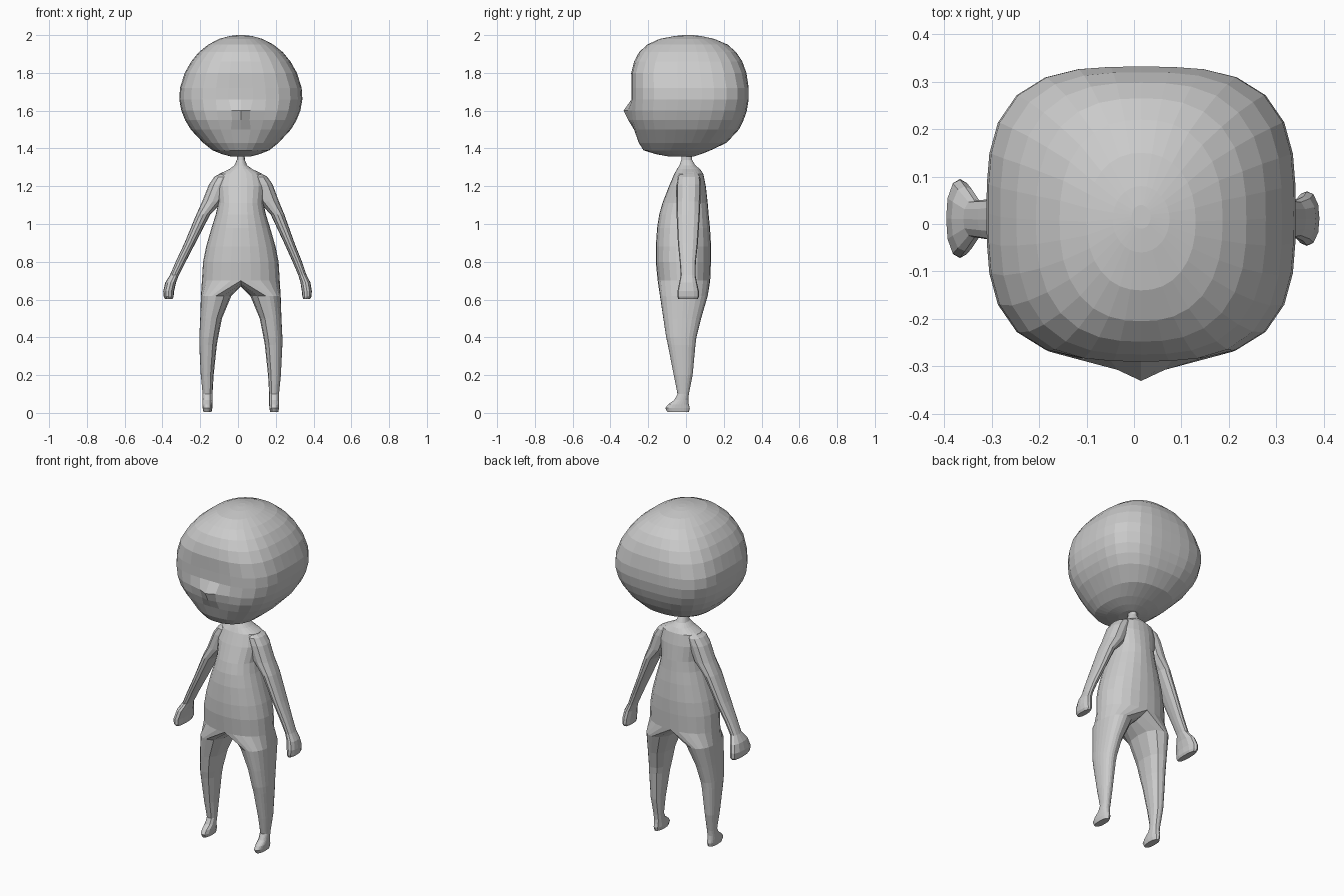
import bpy, bmesh, math

if "Cube" in bpy.data.objects:
    bpy.data.objects.remove(bpy.data.objects["Cube"])

CX = 0.015  # body axis

grey = bpy.data.materials.new("plain grey")
grey.diffuse_color = (0.6, 0.6, 0.6, 1)
grey.use_nodes = True
grey.node_tree.nodes["Principled BSDF"].inputs["Base Color"].default_value = grey.diffuse_color


def bridge(bm, a, b, closed=True):
    n = len(a)
    for i in range(n if closed else n - 1):
        j = (i + 1) % n
        bm.faces.new((a[i], a[j], b[j], b[i]))


def finish(bm, name):
    bmesh.ops.recalc_face_normals(bm, faces=bm.faces)
    me = bpy.data.meshes.new(name)
    bm.to_mesh(me)
    bm.free()
    me.materials.append(grey)
    ob = bpy.data.objects.new(name, me)
    ob.location.x = CX
    bpy.context.collection.objects.link(ob)
    return ob


def oval(x0, x1, y0, y1, z, angles, n=2.0):
    """Superellipse points, angle 0 facing the front."""
    pts = []
    for t in angles:
        s, c = math.sin(t), math.cos(t)
        r = (abs(s) ** n + abs(c) ** n) ** (-1 / n)
        pts.append(((x0 + x1) / 2 + (x1 - x0) / 2 * r * s,
                    (y0 + y1) / 2 - (y1 - y0) / 2 * r * c, z))
    return pts


def loft(name, rings):
    bm = bmesh.new()
    loops = [[bm.verts.new(p) for p in r] for r in rings]
    for a, b in zip(loops, loops[1:]):
        bridge(bm, a, b)
    bm.faces.new(loops[0])
    bm.faces.new(loops[-1])
    return finish(bm, name)


# Head: z, half width, front y, back y, squareness
HEAD = [(1.357, .05, -.09, .04, 2), (1.37, .10, -.16, .08, 2.2),
        (1.39, .15, -.225, .13, 2.4), (1.43, .20, -.25, .215, 2.6),
        (1.5, .265, -.275, .28, 2.8), (1.55, .295, -.288, .305, 3),
        (1.60, .315, -.293, .322, 3.1), (1.66, .326, -.288, .332, 3.2),
        (1.72, .322, -.288, .332, 3.2), (1.8, .297, -.29, .32, 3),
        (1.86, .263, -.275, .298, 2.8), (1.91, .222, -.248, .265, 2.6),
        (1.95, .172, -.205, .22, 2.4), (1.98, .115, -.14, .15, 2.2),
        (1.995, .06, -.06, .08, 2), (2.0, .02, -.01, .04, 2)]
NOSE = {1.55: .018, 1.60: .038}
SEG = 32
head_rings = []
for z, w, y0, y1, n in HEAD:
    ring = oval(-w, w, y0, y1, z, [2 * math.pi * i / SEG for i in range(SEG)], n)
    # Nose: pull out the front middle points
    for i, f in ((0, 1), (1, .4), (SEG - 1, .4)):
        x, y, zz = ring[i]
        ring[i] = (x * (.8 if z in NOSE else 1), y - f * NOSE.get(z, 0), zz)
    head_rings.append(ring)
loft("head", head_rings)

# Torso: z, half width, front y, back y
TORSO = [(1.39, .02, -.02, .03), (1.34, .021, -.025, .032), (1.31, .034, -.035, .05),
         (1.29, .062, -.048, .075), (1.265, .115, -.062, .092), (1.2, .13, -.09, .105),
         (1.11, .12, -.125, .115), (1.05, .133, -.142, .12), (.98, .155, -.153, .127),
         (.88, .184, -.16, .133), (.8, .2, -.16, .132), (.7, .206, -.15, .128)]
# Leg and foot: z, inner x, outer x, front y, back y
LEG = [(.62, .05, .211, -.138, .115), (.5, .1, .215, -.12, .08), (.4, .12, .22, -.105, .055),
       (.36, .127, .22, -.096, .05), (.2, .144, .212, -.065, .035), (.1, .15, .202, -.045, .015),
       (.068, .15, .202, -.062, .012), (.045, .15, .203, -.095, .015),
       (.025, .151, .202, -.11, .02), (.004, .155, .198, -.098, .015)]
H = 12
outer = [math.pi * i / H for i in range(H + 1)]
inner = [math.pi * (1 + i / 6) for i in range(1, 6)]
bm = bmesh.new()
rows = [[bm.verts.new(p) for p in oval(-w, w, y0, y1, z, outer, 2.2)]
        for z, w, y0, y1 in TORSO]
for a, b in zip(rows, rows[1:]):
    bridge(bm, a, b, False)
# Crotch seam closes the half torso into a leg loop
z, w, y0, y1 = TORSO[-1]
seam = [bm.verts.new((0, y1 + (y0 - y1) * k / 6, z - .03 * math.sin(math.pi * k / 6)))
        for k in range(1, 6)]
last = rows[-1] + seam
for z, x0, x1, y0, y1 in LEG:
    ring = [bm.verts.new(p) for p in oval(x0, x1, y0, y1, z, outer + inner, 2.3)]
    bridge(bm, last, ring)
    last = ring
bm.faces.new(last)
body = finish(bm, "body")
mir = body.modifiers.new("mirror", 'MIRROR')
mir.merge_threshold = 0.0005

# Arms and hands: z, inner x, outer x, front y, back y
ARM = [(1.275, .04, .095, -.02, .06), (1.25, .05, .14, -.045, .075),
       (1.21, .06, .168, -.05, .078), (1.12, .095, .204, -.05, .076),
       (1.05, .162, .236, -.05, .073), (.9, .24, .298, -.043, .063),
       (.8, .292, .345, -.033, .052), (.73, .328, .375, -.028, .05),
       (.69, .343, .4, -.036, .058), (.645, .353, .411, -.045, .068),
       (.615, .356, .408, -.046, .069), (.602, .362, .4, -.04, .062)]
for side, name in ((-1, "left_arm"), (1, "right_arm")):
    rings = []
    for z, x0, x1, y0, y1 in ARM:
        # One arm hangs closer to the body and has a narrower hand
        k = 1 - .085 * min(1, max(0, (1.2 - z) / .55)) if side > 0 else 1
        g = 1.45 if side < 0 and z < .7 else 1
        yc, h = (y0 + y1) / 2, (y1 - y0) / 2 * g
        ring = oval(x0 * k, x1 * k, yc - h, yc + h, z,
                    [2 * math.pi * i / 12 for i in range(12)], 2.4)
        rings.append([(side * x, y, zz) for x, y, zz in ring])
    loft(name, rings)
